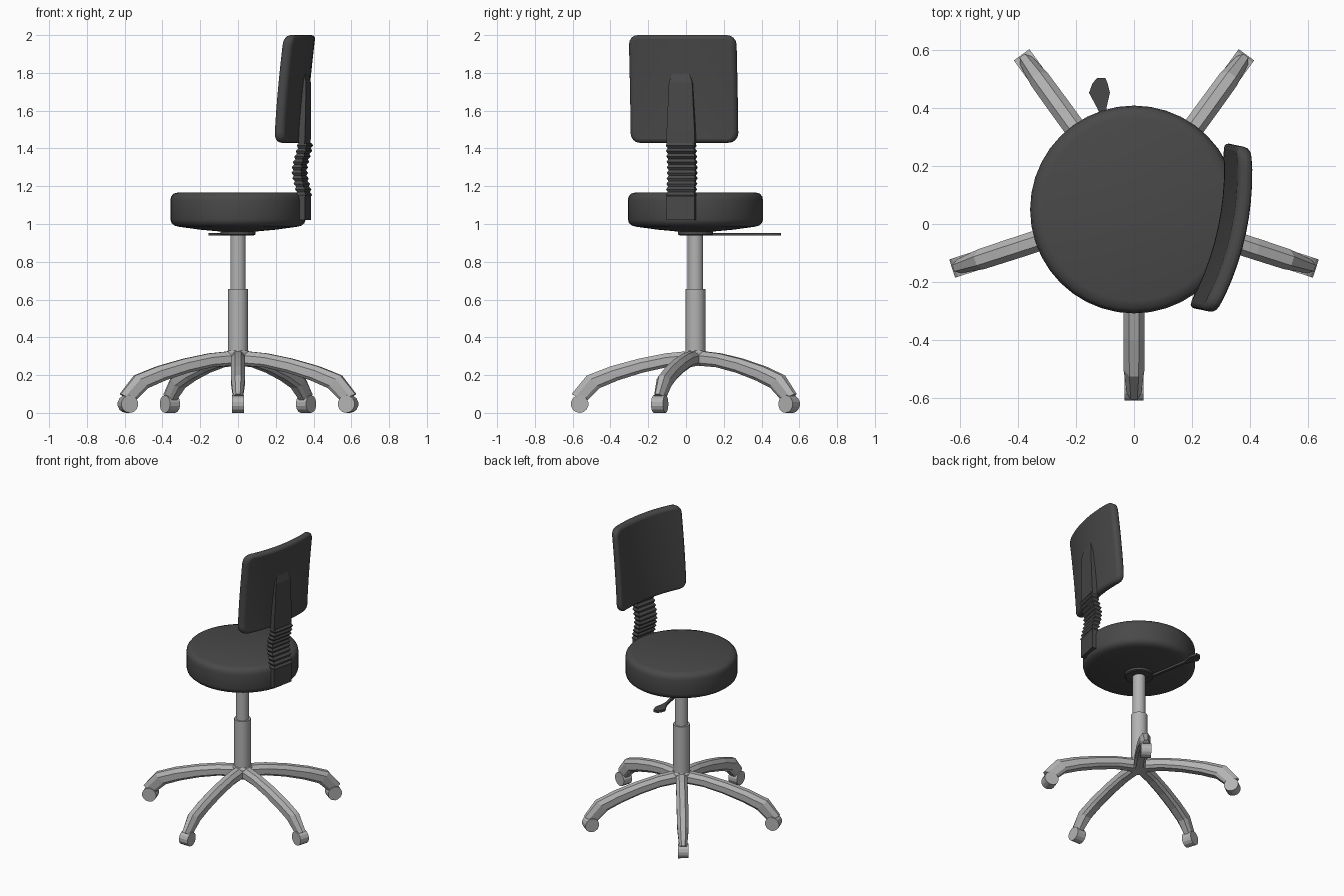
import bpy, bmesh, math
from mathutils import Vector, Matrix

if "Cube" in bpy.data.objects:
    bpy.data.objects.remove(bpy.data.objects["Cube"])

def material(name, v):
    m = bpy.data.materials.new(name)
    m.diffuse_color = (v, v, v, 1)
    m.use_nodes = True
    m.node_tree.nodes["Principled BSDF"].inputs["Base Color"].default_value = m.diffuse_color
    return m

DARK = material("black vinyl", 0.066)
GREY = material("grey metal", 0.45)
CY = 0.05                                   # column axis sits at y = 0.05
AXIS = Matrix.Translation((0, CY, 0))
BACK = AXIS @ Matrix.Rotation(math.radians(-12), 4, 'Z')   # local x = outward

def finish(bm, name, mat, matrix=AXIS, smooth=None):
    bmesh.ops.recalc_face_normals(bm, faces=bm.faces)
    bm.transform(matrix)
    me = bpy.data.meshes.new(name)
    bm.to_mesh(me)
    bm.free()
    me.materials.append(mat)
    ob = bpy.data.objects.new(name, me)
    bpy.context.collection.objects.link(ob)
    if smooth:
        bpy.ops.object.select_all(action='DESELECT')
        ob.select_set(True)
        bpy.context.view_layer.objects.active = ob
        bpy.ops.object.shade_smooth_by_angle(angle=math.radians(smooth))
    return ob

def loft(bm, rings):
    """Skin closed rings of points and cap both ends."""
    vs = [[bm.verts.new(p) for p in r] for r in rings]
    n = len(vs[0])
    for a, b in zip(vs, vs[1:]):
        for i in range(n):
            j = (i + 1) % n
            bm.faces.new((a[i], a[j], b[j], b[i]))
    bm.faces.new(vs[0])
    bm.faces.new(vs[-1])

def lathe(name, profile, mat, sides, smooth=None):
    bm = bmesh.new()
    loft(bm, [[(r * math.cos(2 * math.pi * i / sides), r * math.sin(2 * math.pi * i / sides), z)
               for i in range(sides)] for r, z in profile])
    return finish(bm, name, mat, AXIS, smooth)

# Seat cushion, mounting plate and gas column
lathe("seat", [(.06, .957), (.2, .97), (.31, .985), (.335, .991), (.352, 1.005), (.358, 1.025),
               (.358, 1.125), (.354, 1.145), (.342, 1.16), (.315, 1.168)], DARK, 40, 35)
lathe("seat_plate", [(.085, .94), (.092, .945), (.092, .97)], DARK, 20)
lathe("upper_column", [(.041, .64), (.041, .962)], GREY, 24, 35)
lathe("lower_column", [(.053, .26), (.053, .656)], GREY, 24, 35)
lathe("hub", [(.055, .25), (.063, .26), (.063, .32), (.056, .33)], GREY, 10)

# Five arched legs with casters: (top r, top z, bottom r, bottom z, half width)
STATIONS = [(.03, .328, .03, .25, .037), (.16, .315, .15, .242, .037), (.30, .287, .28, .213, .037),
            (.45, .246, .41, .172, .037), (.575, .198, .505, .132, .036), (.655, .10, .58, .06, .025)]
SECTION = [(-.45, 1), (.45, 1), (1, .7), (1, .2), (.6, 0), (-.6, 0), (-1, .2), (-1, .7)]
for k in range(5):
    turn = AXIS @ Matrix.Rotation(math.radians(-90 + 72 * k), 4, 'Z')
    bm = bmesh.new()
    loft(bm, [[(rb + (rt - rb) * h, s * w, zb + (zt - zb) * h) for s, h in SECTION]
              for rt, zt, rb, zb, w in STATIONS])
    finish(bm, f"leg_{k + 1}", GREY, turn)
    bm = bmesh.new()
    bmesh.ops.create_cone(bm, cap_ends=True, segments=14, radius1=.047, radius2=.047, depth=.066)
    finish(bm, f"caster_{k + 1}", GREY, turn @ Matrix.Translation((.613, 0, .047))
           @ Matrix.Rotation(math.pi / 2, 4, 'X'))

# Height lever: thin rod widening to a paddle
half = [(-.045, .03, .008), (-.105, .37, .009), (-.111, .40, .016), (-.119, .452, .036),
        (-.117, .485, .026), (-.113, .503, .014)]
bm = bmesh.new()
loft(bm, [[(x - w, y, .938), (x + w, y, .938), (x + w, y, .953), (x - w, y, .953)]
          for x, y, w in half])
finish(bm, "height_lever", DARK, Matrix())

# Backrest: rounded slab, sliced and bent
H, W, T = .57, .58, .052
bm = bmesh.new()
bmesh.ops.create_cube(bm, size=1, matrix=Matrix.Diagonal((T, W, H, 1)))
corners = [e for e in bm.edges if abs(e.verts[0].co.x - e.verts[1].co.x) > T / 2]
bmesh.ops.bevel(bm, geom=corners, offset=.05, segments=4, profile=.5, affect='EDGES')
for i in range(-4, 5):
    for n in ((0, 1, 0), (0, 0, 1)):
        bmesh.ops.bisect_plane(bm, geom=bm.verts[:] + bm.edges[:] + bm.faces[:],
                               plane_co=Vector(n) * i * .055, plane_no=n)
for v in bm.verts:
    t = v.co.z / H + .5
    v.co.x += .295 + T / 2 + .05 * t ** 1.4 - .043 * (v.co.y / .29) ** 2
    v.co.z += 2 - H / 2
back = finish(bm, "backrest", DARK, BACK, 35)
bev = back.modifiers.new("round rim", 'BEVEL')
bev.width, bev.segments, bev.limit_method, bev.angle_limit = .02, 3, 'ANGLE', math.radians(50)

# Back support: lower bracket, ribbed bellows and upper bar
def strip(name, stations):
    """Rectangular bar through (centre x, z, half depth, half width)."""
    bm = bmesh.new()
    loft(bm, [[(x - d, -w, z), (x + d, -w, z), (x + d, w, z), (x - d, w, z)]
              for x, z, d, w in stations])
    finish(bm, name, DARK, BACK)

strip("lower_bracket", [(.36, 1.02, .018, .076), (.36, 1.15, .018, .076)])
RIBS = 10
bellows = []
for i in range(2 * RIBS + 1):
    t = i / (2 * RIBS)
    x = .357 + .006 * t - .026 * math.sin(math.pi * t) ** 2
    bellows.append((x, 1.14 + .29 * t, .028 if i % 2 else .019, .078 if i % 2 else .070))
strip("bellows", bellows)
strip("upper_bar", [(.360, 1.42, .017, .076), (.362, 1.50, .017, .075), (.363, 1.62, .018, .069),
                    (.365, 1.75, .016, .063), (.362, 1.80, .011, .045)])
